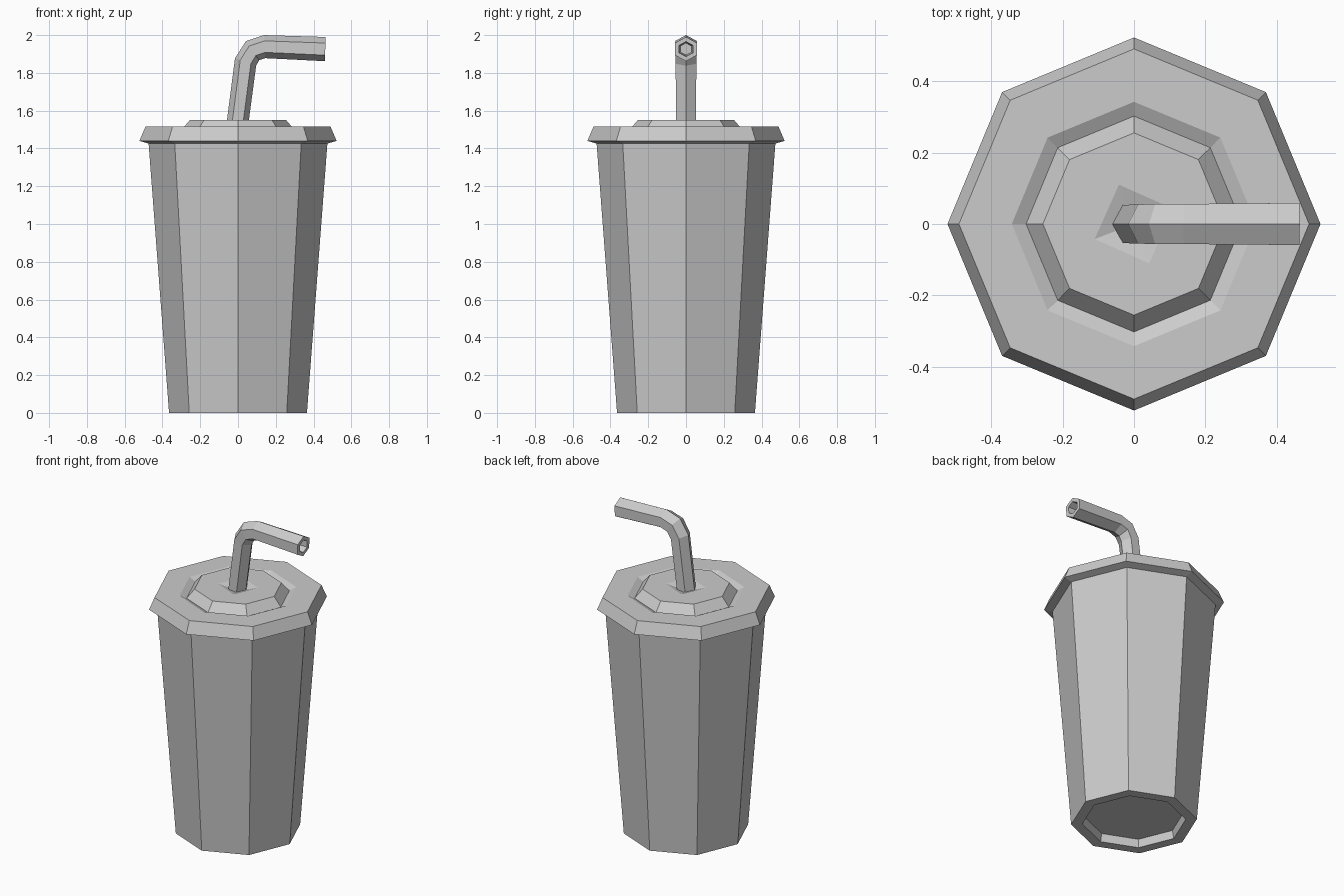
import bpy
import bmesh
from math import cos, sin, radians
from mathutils import Vector

if "Cube" in bpy.data.objects:
    bpy.data.objects.remove(bpy.data.objects["Cube"])

SQ = cos(radians(45))  # odd-point factor that turns an 8-point ring into a square


def skin(name, rings):
    """Join equal rings of points into a closed flat-shaded solid."""
    bm = bmesh.new()
    loops = [[bm.verts.new(p) for p in ring] for ring in rings]
    n = len(loops[0])
    for a, b in zip(loops, loops[1:]):
        for i in range(n):
            j = (i + 1) % n
            bm.faces.new((a[i], a[j], b[j], b[i]))
    bm.faces.new(loops[0][::-1])
    bm.faces.new(loops[-1])
    bmesh.ops.recalc_face_normals(bm, faces=bm.faces[:])
    mesh = bpy.data.meshes.new(name)
    bm.to_mesh(mesh)
    bm.free()
    obj = bpy.data.objects.new(name, mesh)
    bpy.context.collection.objects.link(obj)
    return obj


def ring8(r, z, odd=1.0, twist=0):
    """Eight points around z; odd < 1 pulls every second point inward."""
    pts = []
    for k in range(8):
        a = radians(45 * k + twist)
        rr = r * (odd if k % 2 else 1)
        pts.append((rr * cos(a), rr * sin(a), z))
    return pts


# Tapered cup with a recessed base
cup_profile = [(0.29, 0.05), (0.30, 0.0), (0.365, 0.0), (0.474, 1.435)]
skin("cup", [ring8(r, z) for r, z in cup_profile])

# Lid: flared rim, shallow groove, raised centre and square straw dent
lid_profile = [(0.47, 1.425), (0.522, 1.44), (0.49, 1.515), (0.342, 1.515),
               (0.302, 1.495), (0.255, 1.55)]
lid_rings = [ring8(r, z) for r, z in lid_profile]
lid_rings += [ring8(0.118, 1.55, SQ, 21), ring8(0.04, 1.53, SQ, 21)]
skin("lid", lid_rings)


def straw_ring(outer, inner, scale=1.0, push=0.0):
    """Hexagon across the bend plane, from its outer and inner corner."""
    o = Vector((outer[0], 0, outer[1]))
    i = Vector((inner[0], 0, inner[1]))
    c, h = (o + i) / 2 + Vector((push, 0, 0)), (o - i) / 2 * scale
    side = Vector((0, h.length * 1.06, 0))
    return [c + h * cos(radians(60 * k)) + side * sin(radians(60 * k))
            for k in range(6)]


# Bent straw with a hollow mouth
bend = [((-0.065, 1.50), (0.051, 1.50)),
        ((-0.016, 1.878), (0.096, 1.838)),
        ((0.042, 1.968), (0.112, 1.867)),
        ((0.138, 2.0), (0.145, 1.878)),
        ((0.464, 1.99), (0.460, 1.862))]
straw = [straw_ring(o, i) for o, i in bend]
straw.append(straw_ring(*bend[-1], scale=0.62))
straw.append(straw_ring(*bend[-1], scale=0.5, push=-0.10))
skin("straw", straw)
